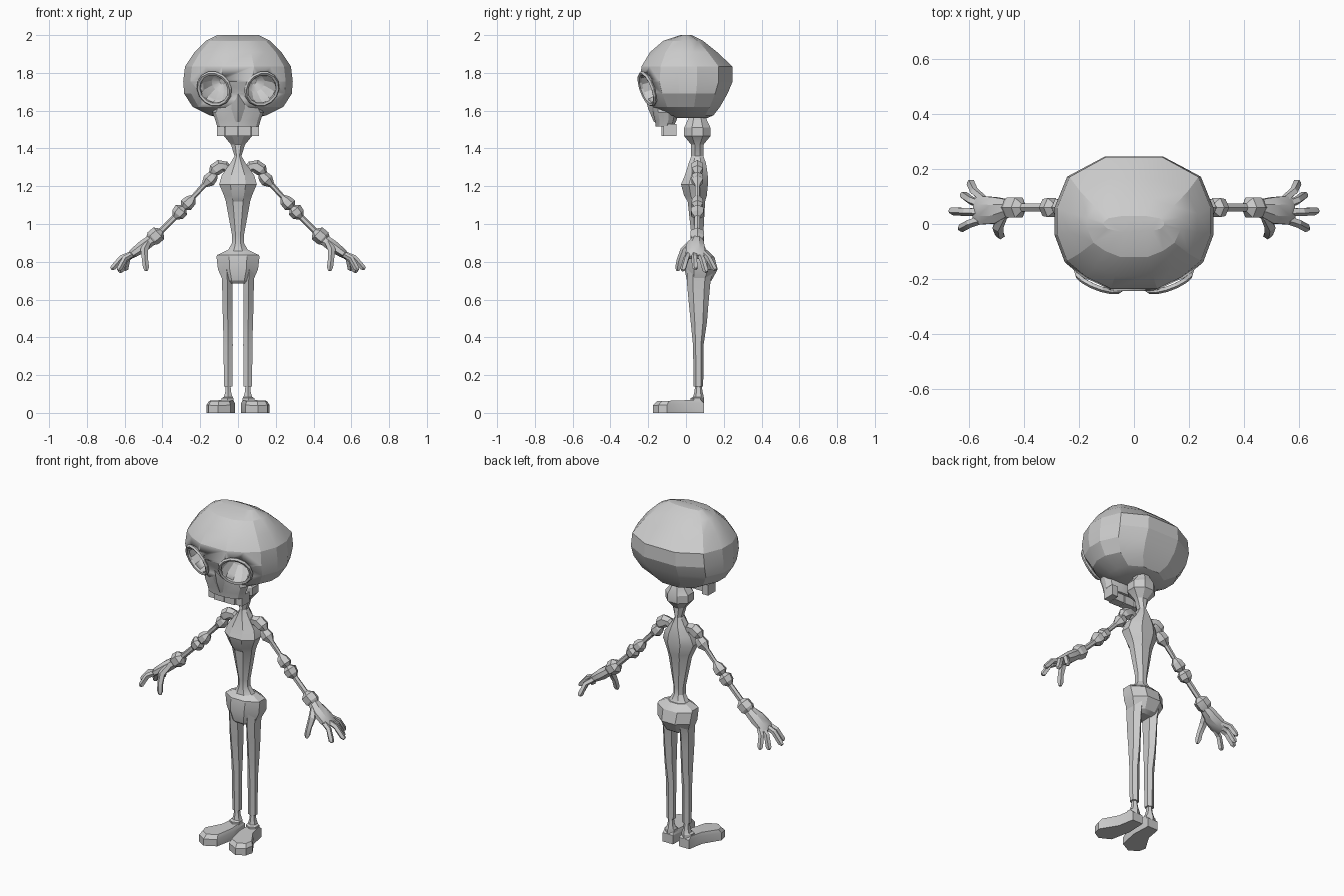
import bpy, bmesh, math
from mathutils import Vector


def loft(name, rings, mirror=False, angle=25):
    """Skin a list of equal-length vertex rings, cap the ends."""
    bm = bmesh.new()
    rows = [[bm.verts.new(p) for p in ring] for ring in rings]
    n = len(rows[0])
    for a, b in zip(rows, rows[1:]):
        for i in range(n):
            j = (i + 1) % n
            bm.faces.new((a[i], a[j], b[j], b[i]))
    bm.faces.new(rows[0])
    bm.faces.new(rows[-1])
    bmesh.ops.recalc_face_normals(bm, faces=bm.faces)
    me = bpy.data.meshes.new(name)
    bm.to_mesh(me)
    bm.free()
    for p in me.polygons:
        p.use_smooth = True
    me.set_sharp_from_angle(angle=math.radians(angle))
    ob = bpy.data.objects.new(name, me)
    bpy.context.collection.objects.link(ob)
    if mirror:
        ob.modifiers.new("Mirror", "MIRROR").use_mirror_merge = False
    return ob


def unit(n):
    return [(math.cos((i + .5) * math.tau / n), math.sin((i + .5) * math.tau / n)) for i in range(n)]


def column(name, data, n=8, mirror=False):
    """Upright form: rows of (z, half x, half y, centre y, centre x)."""
    return loft(name, [[(r[4] + r[1] * c, r[3] + r[2] * s, r[0]) for c, s in unit(n)]
                       for r in [tuple(d) + (0,) * (5 - len(d)) for d in data]], mirror)


def limb(name, pts, n=6, mirror=True):
    """Form along a path: rows of (x, y, z, radius[, second radius])."""
    pos = [Vector(p[:3]) for p in pts]
    rings = []
    for i, p in enumerate(pts):
        d = (pos[min(i + 1, len(pos) - 1)] - pos[max(i - 1, 0)]).normalized()
        ref = Vector((0, 0, 1)) if abs(d.y) > .8 else Vector((0, 1, 0))
        u = (ref - d * ref.dot(d)).normalized()
        v = d.cross(u)
        rings.append([pos[i] + u * p[3] * c + v * p[-1] * s for c, s in unit(n)])
    return loft(name, rings, mirror)


def cut(ob, cutter):
    m = ob.modifiers.new("Cut", "BOOLEAN")
    m.operation, m.solver, m.object = 'DIFFERENCE', 'EXACT', cutter


# Cranium: faceted outline scaled per level (z, half width, front y, back y)
half = [(.36, 1), (.84, .7), (1, .24), (1, -.16), (.87, -.57), (.62, -.82), (.3, -1)]
outline = half + [(-x, y) for x, y in reversed(half)]
levels = [(2.0, .11, -.03, .03), (1.97, .17, -.12, .09), (1.91, .23, -.19, .165),
          (1.835, .28, -.235, .245), (1.755, .29, -.245, .247), (1.69, .285, -.22, .22),
          (1.62, .24, -.175, .18), (1.575, .15, -.12, .145), (1.56, .08, -.06, .11)]


def skull_ring(z, w, f, b):
    return [(x * w, y * (b if y > 0 else -f), z) for x, y in outline]


skull = loft("cranium", [skull_ring(*l) for l in levels], angle=20)

# Upper jaw and nose bridge
jaw = loft("upper_jaw", [[(x * w, (f + b) / 2 + y * (b - f) / 2, z) for x, y in outline]
           for z, w, f, b in [(1.66, .10, -.19, -.04), (1.59, .135, -.175, -.04),
                              (1.55, .12, -.165, -.05), (1.515, .11, -.16, -.065)]])
nose = column("nose_bridge", [(1.77, .022, .03, -.20), (1.69, .028, .045, -.175),
                              (1.61, .05, .05, -.15), (1.54, .035, .035, -.135)], 6)

# Eye sockets: tapered cutters facing outward and slightly down
eye = Vector((.126, -.205, 1.715))
aim = Vector((.38, -1, -.36)).normalized()
socket = limb("socket_cutter", [(*(eye + aim * t), r) for t, r in
              [(.06, .085), (0, .085), (-.05, .078), (-.1, .05), (-.125, .015)]], 12)
nostril = limb("nostril_cutter", [(.014, -.205, 1.635, .005), (.024, -.20, 1.60, .012),
               (.028, -.19, 1.56, .015), (.022, -.175, 1.53, .005)])
for part in (skull, jaw, nose):
    cut(part, socket)
    cut(part, nostril)
socket.hide_render = nostril.hide_render = True

# Raised rims around the sockets
bpy.ops.mesh.primitive_torus_add(major_segments=14, minor_segments=5,
                                 major_radius=.088, minor_radius=.011)
rim = bpy.context.object
rim.name = "socket_rim"
rim.data.transform(aim.to_track_quat('Z', 'Y').to_matrix().to_4x4())
for v in rim.data.vertices:
    v.co += eye
rim.modifiers.new("Mirror", "MIRROR")

# Teeth
for k, (x, y, w, d) in enumerate([(.035, -.105, .066, .05), (.091, -.085, .04, .07)]):
    box = [(x - w / 2, y - d / 2), (x + w / 2, y - d / 2), (x + w / 2, y + d / 2), (x - w / 2, y + d / 2)]
    loft(f"tooth_{k}", [[(a, b, z) for a, b in box] for z in (1.53, 1.467)], True)

# Neck, chest and waist
column("neck_and_torso", [
    (1.58, .04, .045, .06), (1.55, .045, .055, .06), (1.51, .08, .075, .06), (1.465, .08, .075, .06),
    (1.42, .04, .035, .06), (1.36, .02, .035, .06), (1.32, .045, .05, .06), (1.26, .092, .065, .055),
    (1.21, .108, .077, .045), (1.15, .08, .065, .05), (1.12, .07, .05, .055), (.94, .034, .034, .06),
    (.90, .034, .034, .06), (.865, .055, .045, .065), (.83, .10, .06, .07)])

# Pelvis and legs
column("pelvis", [(.86, .065, .05, .07), (.835, .121, .075, .07), (.825, .123, .082, .075),
                  (.76, .115, .095, .08), (.70, .086, .07, .07), (.685, .06, .05, .065)])
column("leg", [(.76, .035, .07, .075, .06), (.69, .032, .062, .067, .056), (.58, .031, .052, .067, .056),
               (.48, .029, .043, .068, .054), (.36, .028, .028, .065, .052), (.14, .026, .025, .066, .052)],
       6, True)
column("ankle", [(.15, .014, .016, .066, .052), (.11, .018, .022, .066, .052), (.085, .026, .028, .066, .052),
                 (.078, .036, .036, .06, .055), (.05, .036, .036, .06, .055)], 6, True)

# Splayed feet: sole outline with an inset, toe-sloped top
sole = [(.02, .095), (.088, .095), (.105, .0), (.166, -.10), (.155, -.145),
        (.105, -.175), (.04, -.14), (.015, -.02)]


def foot_ring(k, z0, slope):
    return [(.08 + (x - .08) * k, -.03 + (y + .03) * k, z0 + slope * y) for x, y in sole]


loft("foot", [foot_ring(1, 0, 0), foot_ring(1, .048, .05), foot_ring(.85, .067, .03)], True)

# Collar knobs and arms with paired elbow knobs
limb("collar_bone", [(.03, .06, 1.27, .015), (.07, .06, 1.305, .028), (.095, .06, 1.305, .036),
                     (.125, .06, 1.285, .034), (.145, .06, 1.26, .012)])
limb("arm", [(.115, .06, 1.265, .012), (.13, .06, 1.255, .03), (.155, .06, 1.23, .036), (.18, .06, 1.205, .015),
             (.235, .06, 1.145, .013), (.25, .06, 1.125, .032), (.275, .06, 1.1, .036), (.287, .06, 1.087, .02),
             (.3, .06, 1.075, .04), (.32, .06, 1.05, .036), (.335, .06, 1.035, .016), (.405, .06, .965, .016),
             (.42, .06, .95, .042), (.45, .06, .925, .042), (.47, .06, .905, .025)])

# Palm, fingers, thumb
limb("palm", [(.44, .06, .93, .025), (.465, .058, .91, .036, .032), (.505, .05, .88, .052, .034),
              (.555, .05, .845, .056, .026), (.58, .055, .825, .045, .014)], 8)
for k, (by, x, y, z) in enumerate([(.09, .60, .155, .757), (.068, .628, .108, .745),
                                   (.043, .672, .048, .762), (.018, .636, -.018, .755)]):
    a, b = Vector((.55, by, .845)), Vector((x, y, z))
    limb(f"finger_{k}", [(*a, .016), (*(a.lerp(b, .45) + Vector((.01, 0, .014))), .016),
                         (*a.lerp(b, .9), .016), (*b, .009)], 5)
limb("thumb", [(.48, .03, .90, .02), (.497, -.01, .86, .021), (.492, -.032, .81, .017),
               (.487, -.04, .77, .017), (.485, -.044, .752, .009)], 5)
